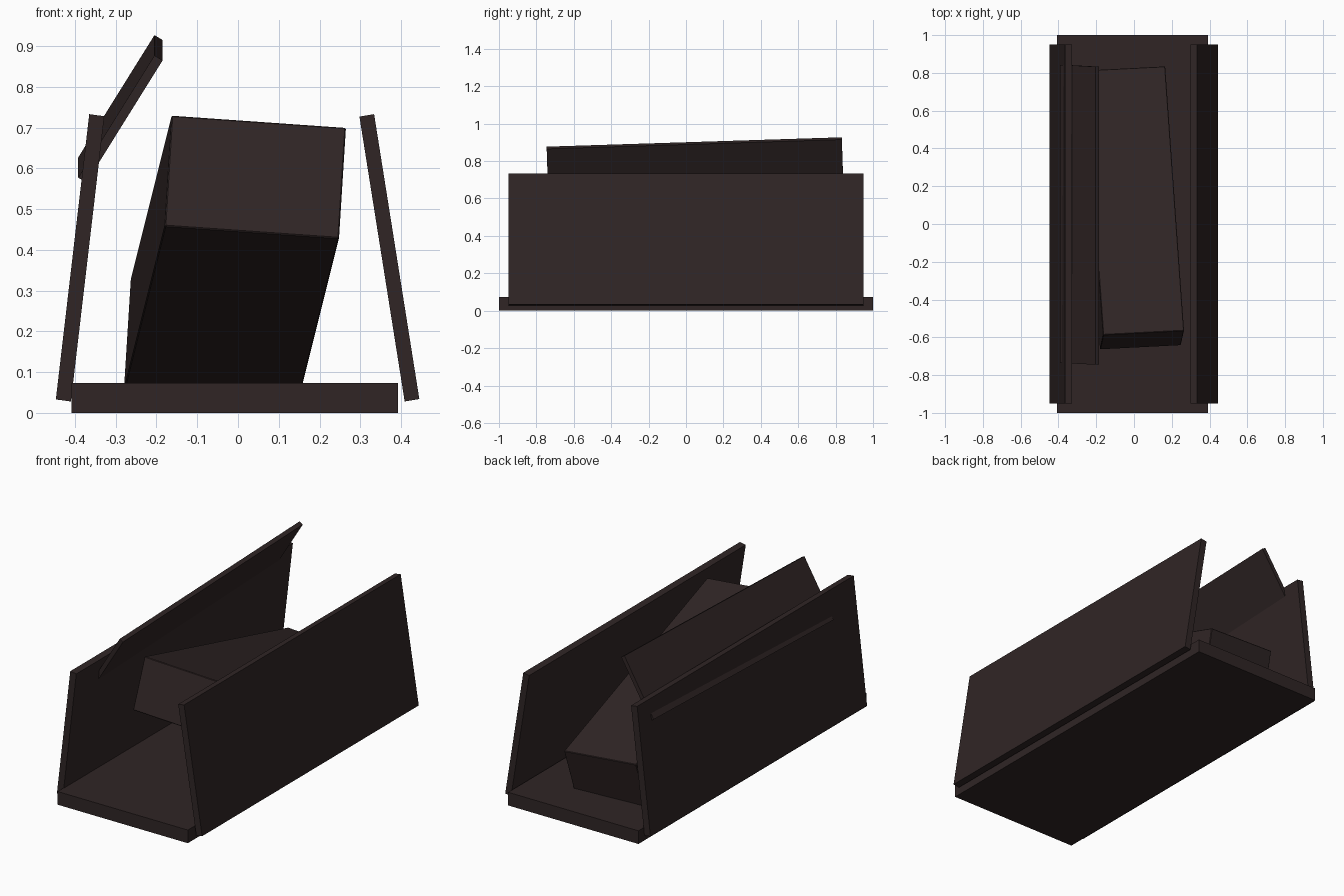
import bpy
import bmesh
from mathutils import Matrix, Vector

default_cube = bpy.data.objects.get("Cube")
if default_cube:
    bpy.data.objects.remove(default_cube, do_unlink=True)

DARK_BROWN = (0.029, 0.0185, 0.0185, 1.0)
wood = bpy.data.materials.new("dark_brown")
wood.use_nodes = True
wood.diffuse_color = DARK_BROWN
for node in wood.node_tree.nodes:
    if node.type == "BSDF_PRINCIPLED":
        node.inputs["Base Color"].default_value = DARK_BROWN


def board(name, corner, width, length, height, bevel=0.0):
    """Box spanned from one corner by three edge vectors."""
    edges = [Vector(v) for v in (width, length, height)]
    matrix = Matrix(edges).transposed().to_4x4()
    matrix.translation = Vector(corner) + sum(edges, Vector()) / 2
    bm = bmesh.new()
    bmesh.ops.create_cube(bm, size=1, matrix=matrix)
    bmesh.ops.recalc_face_normals(bm, faces=bm.faces)
    mesh = bpy.data.meshes.new(name)
    bm.to_mesh(mesh)
    bm.free()
    mesh.materials.append(wood)
    obj = bpy.data.objects.new(name, mesh)
    bpy.context.collection.objects.link(obj)
    if bevel:
        mod = obj.modifiers.new("edge_bevel", "BEVEL")
        mod.width = bevel
        mod.segments = 1
    return obj


# Floor plank
board("base_board", (-0.408, -1, 0), (0.8, 0, 0), (0, 2, 0), (0, 0, 0.073))

# Side walls leaning inward
board("right_wall", (-0.447, -0.95, 0.033),
      (0.037, 0, -0.005), (0, 1.9, 0), (0.082, 0, 0.7))
board("left_wall", (0.409, -0.95, 0.028),
      (0.036, 0, 0.006), (0, 1.9, 0), (-0.111, 0, 0.699))

# Thin loose board tilted through the right wall
board("loose_board", (-0.392, -0.735, 0.577),
      (0.02, 0, -0.012), (0, 1.578, 0.05), (0.187, -0.01, 0.3))

# Solid block propped up at the front, its back end sunk in the floor
board("tilted_block", (-0.18, -0.664, 0.458),
      (0.428, 0.022, -0.03), (-0.1, 1.4, -0.4), (0.017, 0.077, 0.272), 0.003)
